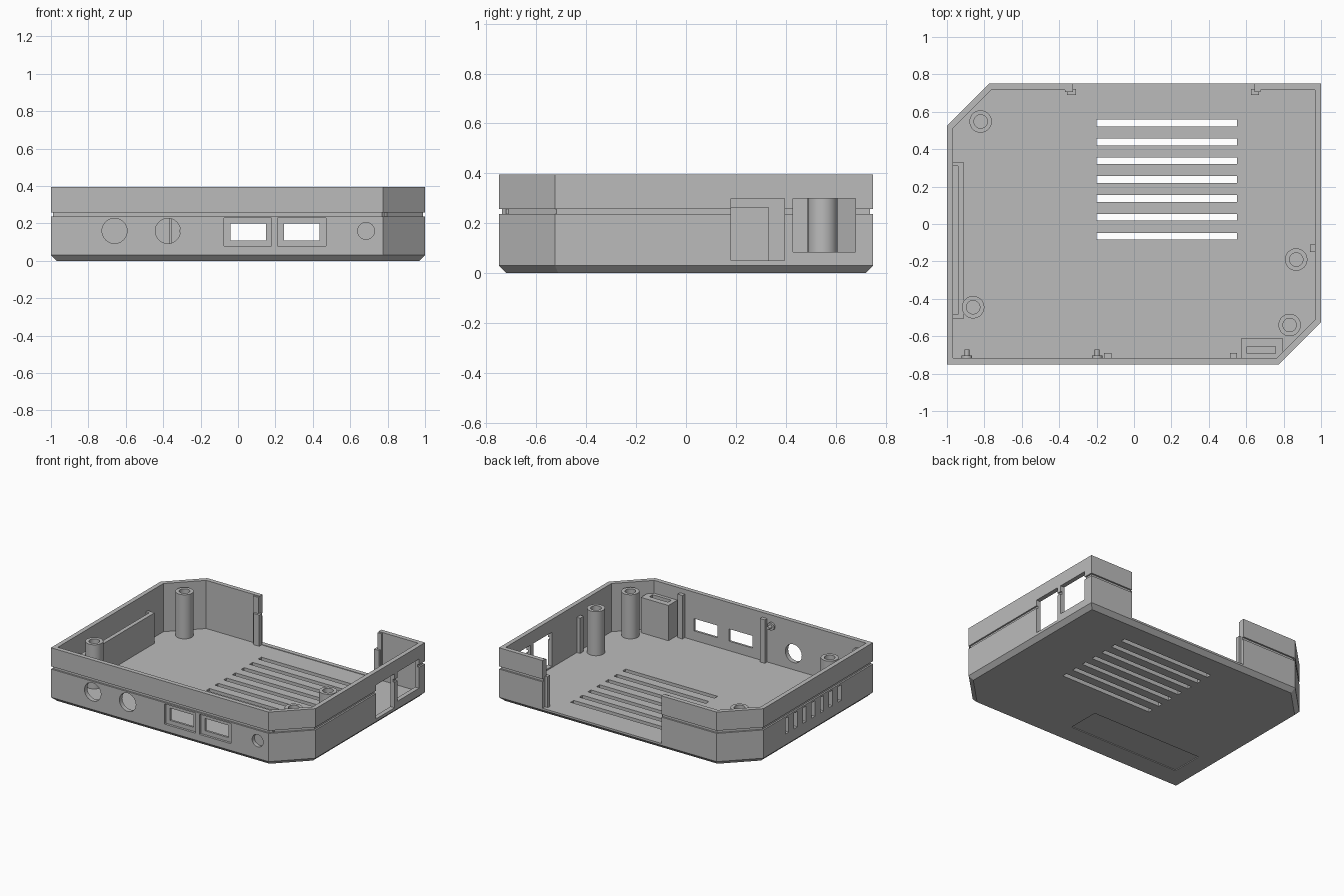
import bpy, bmesh, math
from mathutils import Matrix, Vector

if "Cube" in bpy.data.objects:
    bpy.data.objects.remove(bpy.data.objects["Cube"])

grey = bpy.data.materials.new("light_grey")
grey.diffuse_color = (0.5, 0.5, 0.5, 1)
grey.use_nodes = True
grey.node_tree.nodes["Principled BSDF"].inputs["Base Color"].default_value = grey.diffuse_color


def make(name, bm):
    bmesh.ops.recalc_face_normals(bm, faces=bm.faces)
    me = bpy.data.meshes.new(name)
    bm.to_mesh(me)
    bm.free()
    ob = bpy.data.objects.new(name, me)
    bpy.context.collection.objects.link(ob)
    me.materials.append(grey)
    return ob


def add_box(bm, x0, x1, y0, y1, z0, z1):
    m = Matrix.Translation(((x0 + x1) / 2, (y0 + y1) / 2, (z0 + z1) / 2))
    m = m @ Matrix.Diagonal((x1 - x0, y1 - y0, z1 - z0, 1))
    bmesh.ops.create_cube(bm, size=1, matrix=m)


def add_cyl(bm, center, r, length, along_y=False, seg=32):
    m = Matrix.Translation(center)
    if along_y:
        m = m @ Matrix.Rotation(math.pi / 2, 4, 'X')
    bmesh.ops.create_cone(bm, cap_ends=True, segments=seg, radius1=r, radius2=r,
                          depth=length, matrix=m)


def boxes(name, *dims):
    bm = bmesh.new()
    for d in dims:
        add_box(bm, *d)
    return make(name, bm)


def cut(ob, *cutters):
    for c in cutters:
        c.hide_render = True
        mod = ob.modifiers.new("cut", 'BOOLEAN')
        mod.operation, mod.solver, mod.object = 'DIFFERENCE', 'EXACT', c
    deps = bpy.context.evaluated_depsgraph_get()
    me = bpy.data.meshes.new_from_object(ob.evaluated_get(deps))
    ob.modifiers.clear()
    ob.data = me
    for c in cutters:
        bpy.data.objects.remove(c)


def smooth(ob):
    bpy.ops.object.select_all(action='DESELECT')
    ob.select_set(True)
    bpy.context.view_layer.objects.active = ob
    bpy.ops.object.shade_smooth_by_angle(angle=math.radians(30))


def outline(d):
    # footprint with two clipped corners, inset by d
    x, y, c = 1 - d, 0.75 - d, 0.225 - 0.586 * d
    return [(-x, -y), (x - c, -y), (x, -y + c), (x, y), (-x + c, y), (-x, y - c)]


WALL, FLOOR, TOP = 0.033, 0.04, 0.395

# Tray: bevelled base, grooved walls, open top
bm = bmesh.new()
rings = []
for z, d in [(0, .03), (.03, 0), (.238, 0), (.238, .012), (.258, .012), (.258, 0),
             (TOP, 0), (TOP, WALL), (FLOOR, WALL)]:
    rings.append([bm.verts.new((x, y, z)) for x, y in outline(d)])
for a, b in zip(rings, rings[1:]):
    for i in range(6):
        j = (i + 1) % 6
        bm.faces.new((a[i], a[j], b[j], b[i]))
bm.faces.new(rings[0])
bm.faces.new(rings[-1])
tray = make("tray", bm)

# Openings through the walls and floor
through = bmesh.new()
add_box(through, -.325, .645, .70, .9, FLOOR + .004, .6)          # rear gap
add_box(through, .94, 1.1, .18, .395, .05, .30)                   # right ports
add_box(through, .94, 1.1, .43, .68, .085, .30)
for x0 in (-.04, .245):                                           # front ports
    add_box(through, x0, x0 + .19, -.9, -.70, .11, .20)
for x, r in ((-.66, .067), (-.375, .067), (.685, .045)):          # front round holes
    add_cyl(through, (x, -.78, .16), r, .16, True)
for i in range(7):
    y = -.065 + i * .1008
    add_box(through, -.2, .55, y - .018, y + .018, -.1, .1)       # floor vents
    y = -.36 + i * .102
    add_box(through, -1.1, -.95, y - .02, y + .02, .11, .225)     # left vents

# Shallow recesses around the front ports and under the base
recess = boxes("recess_cutter", (-.075, .18, -.9, -.733, .08, .228),
               (.21, .47, -.9, -.733, .08, .228),
               (-.84, .065, -.57, -.33, -.1, .006))
cut(tray, make("opening_cutter", through), recess)
smooth(tray)

# Screw posts with blind holes
for i, (x, y) in enumerate([(-.82, .548), (-.86, -.445), (.867, -.19), (.832, -.54)]):
    bm = bmesh.new()
    add_cyl(bm, (x, y, .2), .06, .33)
    post = make(f"screw_post_{i + 1}", bm)
    bm = bmesh.new()
    add_cyl(bm, (x, y, .32), .036, .2)
    cut(post, make("post_cutter", bm))
    smooth(post)

# Filter pocket behind the left vents
boxes("filter_pocket", (-.94, -.91, -.505, .33, .035, .265),
      (-.975, -.94, -.505, -.485, .035, .265), (-.975, -.94, .31, .33, .035, .265))

# Socket housing with a slot in its top
housing = boxes("socket_housing", (.572, .797, -.722, -.613, .035, .30))
cut(housing, boxes("slot_cutter", (.605, .757, -.693, -.655, .2, .4)))

# Wall ribs
boxes("front_ribs", (-.16, -.12, -.722, -.69, .035, .36), (.512, .552, -.722, -.69, .035, .36))
boxes("right_rib", (.94, .97, -.15, -.11, .035, .30))
boxes("rear_ribs", (-.357, -.31, .69, .722, .035, .27), (.625, .667, .69, .722, .035, .27),
      (-.37, -.325, .705, .722, .035, .39), (.645, .675, .705, .722, .035, .39))

# Locating pegs on the front wall
for i, x in enumerate((-.893, -.197)):
    bm = bmesh.new()
    add_cyl(bm, (x, -.712, .315), .028, .016, True, 24)
    add_cyl(bm, (x, -.69, .315), .013, .04, True, 16)
    smooth(make(f"front_peg_{i + 1}", bm))
